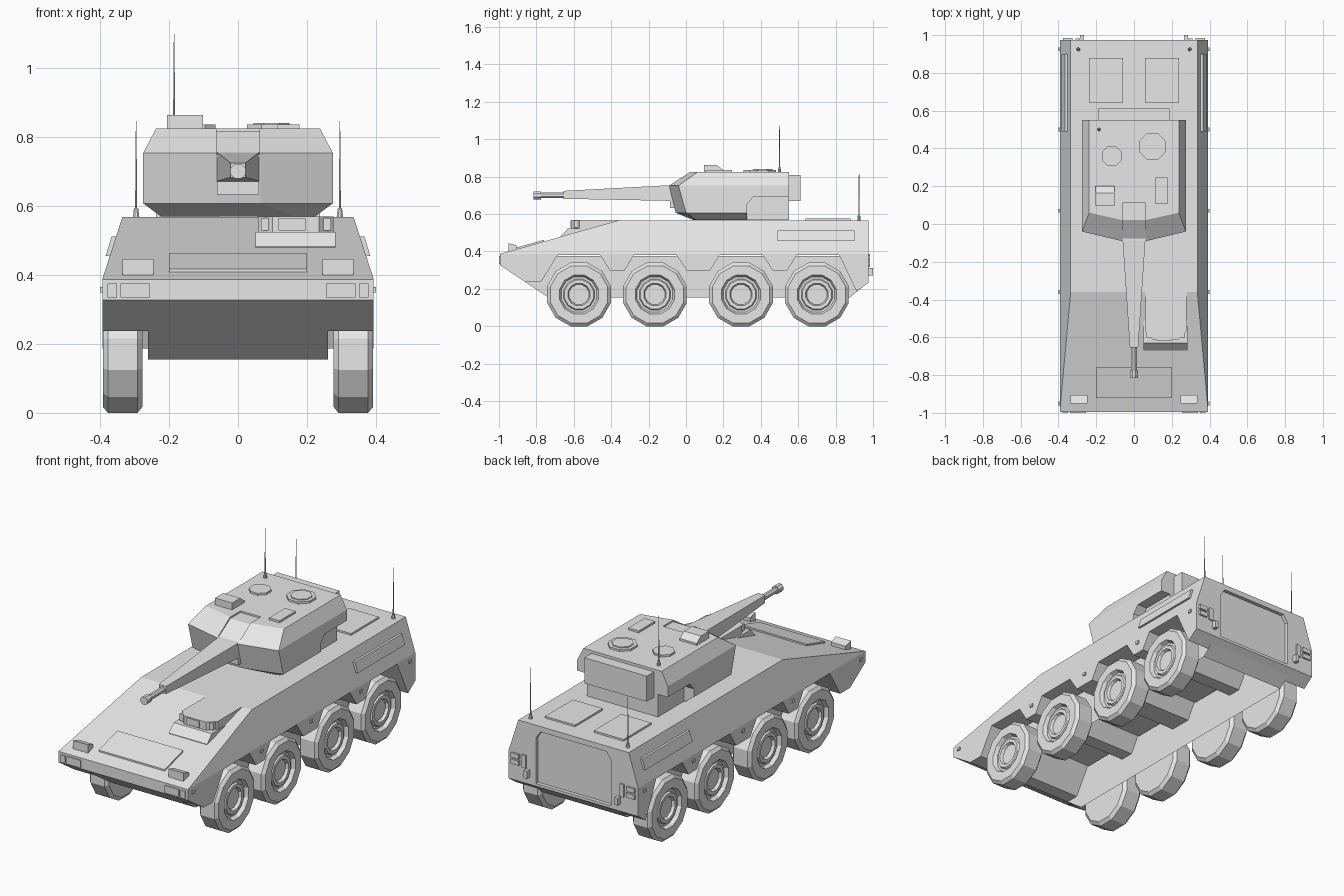
import bpy, bmesh, math
from mathutils import Vector

if "Cube" in bpy.data.objects:
    bpy.data.objects.remove(bpy.data.objects["Cube"])

grey = bpy.data.materials.new("light_grey")
grey.diffuse_color = (0.8, 0.8, 0.8, 1)
grey.use_nodes = True
grey.node_tree.nodes["Principled BSDF"].inputs["Base Color"].default_value = grey.diffuse_color
DROP = Vector((0, 0, .003))  # settles the whole model on the ground


def make(name, verts, faces):
    """Flat-shaded object with outward normals."""
    me = bpy.data.meshes.new(name)
    me.from_pydata([tuple(Vector(v) - DROP) for v in verts], [], faces)
    bm = bmesh.new()
    bm.from_mesh(me)
    bmesh.ops.recalc_face_normals(bm, faces=bm.faces)
    bm.to_mesh(me)
    bm.free()
    me.materials.append(grey)
    ob = bpy.data.objects.new(name, me)
    bpy.context.collection.objects.link(ob)
    return ob


def loft(name, rings):
    """Skin a stack of equal-length rings and cap both ends."""
    n = len(rings[0])
    verts = [v for r in rings for v in r]
    faces = [tuple(range(n)), tuple(range((len(rings) - 1) * n, len(rings) * n))]
    for k in range(len(rings) - 1):
        for i in range(n):
            j = (i + 1) % n
            faces.append((k * n + i, k * n + j, (k + 1) * n + j, (k + 1) * n + i))
    return make(name, verts, faces)


def side_profile(name, pts, x0, x1):
    return loft(name, [[(x, y, z) for y, z in pts] for x in (x0, x1)])


def plan(name, pts, z0, z1):
    return loft(name, [[(x, y, z) for x, y in pts] for z in (z0, z1)])


def box(name, x0, x1, y0, y1, z0, z1):
    return plan(name, [(x0, y0), (x1, y0), (x1, y1), (x0, y1)], z0, z1)


def disc(name, x, y, r, z0, z1, n=8, r2=None):
    r2 = r if r2 is None else r2
    ring = lambda q, z: [(x + q * math.cos((i + .5) * math.tau / n),
                          y + q * math.sin((i + .5) * math.tau / n), z) for i in range(n)]
    return loft(name, [ring(r, z0), ring(r2, z1)])


def cut(ob, cutter):
    cutter.hide_render = True
    cutter.hide_viewport = True
    cutter.display_type = 'WIRE'
    m = ob.modifiers.new("cut", 'BOOLEAN')
    m.operation, m.solver, m.object = 'DIFFERENCE', 'EXACT', cutter


# Hull: lower body with wheel arches and tapered upper body
WHEELS = (-.572, -.166, .294, .70)
lower = [(.975, .39), (-.994, .39), (-.994, .33), (-.86, .24), (-.775, .24),
         (-.685, .385), (-.46, .385), (-.406, .30), (-.33, .30),
         (-.278, .385), (-.053, .385), (.005, .30), (.128, .30),
         (.18, .385), (.41, .385), (.465, .30), (.54, .30),
         (.593, .385), (.818, .385), (.912, .19), (.975, .235)]
hull_sides = side_profile("hull_sides", lower, -.393, .393)
hull_upper = loft("hull_upper", [
    [(-.393, -.994, .39), (.393, -.994, .39), (.393, .975, .39), (-.393, .975, .39)],
    [(-.335, -.36, .57), (.335, -.36, .57), (.335, .975, .57), (-.335, .975, .57)]])

# Belly skirt: open-bottomed shell between the wheels
belly = side_profile("hull_belly", [(-.86, .24), (-.737, .158), (.877, .158), (.95, .218),
                                    (.94, .38), (-.86, .38)], -.26, .26)
bm = bmesh.new()
bm.from_mesh(belly.data)
bmesh.ops.delete(bm, geom=[f for f in bm.faces if abs(f.normal.z) > .99], context='FACES_ONLY')
bm.to_mesh(belly.data)
bm.free()

# Recessed rear door with clipped top corners
door = [(-.228, .25), (.228, .25), (.228, .50), (.20, .54), (-.20, .54), (-.228, .50)]
door_cutter = loft("rear_door_cutter", [[(x, y, z) for x, z in door] for y in (.955, 1.05)])
cut(hull_sides, door_cutter)
cut(hull_upper, door_cutter)

# Wheels: lathed twelve-sided tyre with recessed hub
TYRE = [(.157, .276), (.176, .291), (.176, .376), (.159, .391), (.108, .391),
        (.098, .371), (.086, .371), (.080, .381), (.062, .381), (.055, .366)]
for s, side in ((-1, "left"), (1, "right")):
    for k, wy in enumerate(WHEELS):
        loft(f"wheel_{side}_{k + 1}", [
            [(s * x, wy + r * math.sin((i + .5) * math.tau / 12),
              .173 + r * math.cos((i + .5) * math.tau / 12)) for i in range(12)]
            for r, x in TYRE])


def glacis_z(y):
    return .57 + (y + .36) * .18 / .634


# Front plate, driver hatch and lamps
side_profile("front_access_plate",
             [(-.92, glacis_z(-.92) - .01), (-.92, glacis_z(-.92) + .009),
              (-.76, glacis_z(-.76) + .009), (-.76, glacis_z(-.76) - .01)], -.2, .2)
side_profile("driver_hatch_base", [(-.67, .47), (-.67, .485), (-.63, .527), (-.40, .527),
                                   (-.40, .47)], .05, .282)
plan("driver_hatch", [(.06, -.57), (.10, -.612), (.235, -.612), (.277, -.57),
                      (.277, -.36), (.06, -.36)], .52, .571)
for i, (a, b) in enumerate(((.066, .110), (.118, .195), (.20, .270))):
    box(f"driver_periscope_{i + 1}", a, b, -.618 if i == 1 else -.60, -.55, .531, .568)

for s, side in ((-1, "left"), (1, "right")):
    def sbox(name, a, b, *rest):
        return box(f"{name}_{side}", *sorted((s * a, s * b)), *rest)

    side_profile(f"headlight_{side}", [(-.95, .39), (-.95, .448), (-.905, .435), (-.905, .40)],
                 s * .245, s * .335)
    sbox("nose_lamp", .255, .34, -1.0, -.98, .337, .378)
    sbox("nose_marker", .35, .378, -1.0, -.98, .337, .378)
    for i, y in enumerate((-.95, -.36, .07, .50, .925)):
        sbox(f"side_marker_{i + 1}", .385, .40, y - .01, y + .01, .352, .368)
    # Sloped side panel following the upper hull
    loft(f"side_panel_{side}", [
        [(s * (.393 - (z - .39) * .3056 + d), y, z + abs(d) * .3)
         for z, d in ((.455, -.01), (.455, .010), (.511, .010), (.511, -.01))]
        for y in (.49, .90)])
    # Rear lamps and towing hook
    for i, z in enumerate((.325, .36)):
        sbox(f"rear_lamp_{i + 1}", .325, .375, .97, .985, z, z + .025)
    sbox("rear_lamp_bracket", .285, .31, .97, .983, .32, .39)
    sbox("tow_hook", .265, .285, .97, 1.0, .275, .315)
    # Roof hatch and rear aerial
    sbox("rear_roof_hatch", .057, .238, .64, .88, .565, .58)
    disc(f"rear_aerial_base_{side}", s * .295, .925, .010, .57, .595, 8, .007)
    disc(f"rear_aerial_{side}", s * .295, .925, .0035, .59, .848, 6, .001)


# Turret: lofted faceted shell
def turret_ring(z, side_x, side_y, front_x, front_y):
    half = [(front_x, front_y), (side_x, side_y), (side_x, .55)]
    return ([(x, y, z) for x, y in half] + [(-x, y, z) for x, y in reversed(half)])


turret = loft("turret", [turret_ring(.571, .222, .055, .165, .04),
                         turret_ring(.61, .275, .0, .066, -.055),
                         turret_ring(.755, .275, -.04, .064, -.09),
                         turret_ring(.827, .237, .06, .060, .02)])
# Shallow roof slot above the gun and notches at the lower rear corners
cut(turret, side_profile("gun_slot_cutter", [(-.13, .725), (.022, .818), (.11, .818),
                                             (.11, .9), (-.13, .9)], -.062, .062))
for s, side in ((-1, "left"), (1, "right")):
    cut(turret, side_profile(f"rear_notch_cutter_{side}",
                             [(.325, .5), (.325, .655), (.36, .695), (.6, .695), (.6, .5)],
                             s * .215, s * .4))
box("turret_bustle", -.19, .188, .54, .612, .672, .812)


# Gun: tapered sleeve, barrel and muzzle
def gun_rect(y, w, z0, z1):
    return [(-w, y, z0), (w, y, z0), (w, y, z1), (-w, y, z1)]


def gun_tube(name, y0, y1, r):
    loft(name, [[(r * math.cos((i + .5) * math.tau / 8), y,
                  .703 + r * math.sin((i + .5) * math.tau / 8)) for i in range(8)]
                for y in (y0, y1)])


box("gun_mantlet", -.061, .061, -.085, .0, .636, .735)
loft("gun_sleeve", [gun_rect(-.03, .062, .670, .757), gun_rect(-.09, .060, .674, .757),
                    gun_rect(-.655, .022, .685, .727)])
gun_tube("gun_barrel", -.79, -.64, .016)
gun_tube("gun_muzzle", -.815, -.775, .023)

# Turret roof fittings
disc("commander_hatch_ring", .097, .41, .076, .82, .838)
disc("commander_hatch_lid", .097, .41, .056, .83, .843)
disc("gunner_hatch", -.118, .36, .057, .82, .838)
side_profile("sight_box", [(.095, .82), (.095, .865), (.165, .865), (.20, .838), (.20, .82)],
             -.205, -.102)
box("roof_plate", .115, .178, .105, .245, .82, .838)
disc("turret_aerial_base", -.185, .50, .010, .82, .855, 8, .006)
disc("turret_aerial", -.185, .50, .0035, .85, 1.10, 6, .001)
